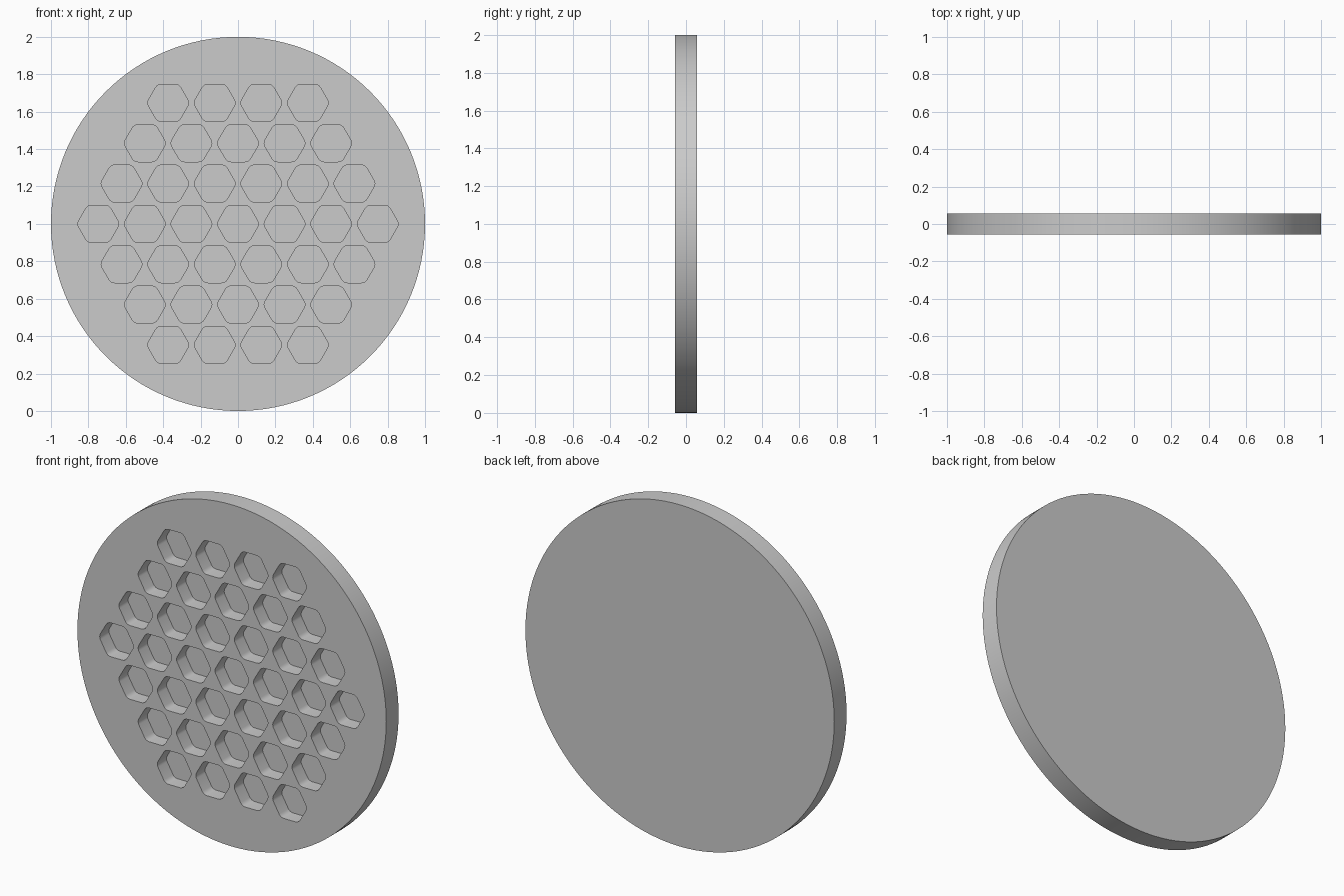
import bpy, bmesh
from math import pi, cos, sin, sqrt, radians

if "Cube" in bpy.data.objects:
    bpy.data.objects.remove(bpy.data.objects["Cube"])

HALF = 0.057       # half thickness of the disc
PITCH = 0.249      # pocket spacing
APOTHEM = 0.099    # pocket centre to flat
FILLET = 0.035     # pocket corner radius
DEPTH = 0.085      # pocket depth
SEGS = 4           # steps per rounded corner

# Disc standing upright, faces along y
bpy.ops.mesh.primitive_cylinder_add(vertices=128, radius=1, depth=2 * HALF,
                                    location=(0, 0, 1), rotation=(pi / 2, 0, 0))
disc = bpy.context.object
disc.name = "honeycomb_disc"
bpy.ops.object.transform_apply(location=False, rotation=True, scale=True)


def hex_profile():
    """Hexagon outline with rounded corners, points left and right."""
    reach = (APOTHEM - FILLET) * 2 / sqrt(3)
    pts = []
    for k in range(6):
        a = k * pi / 3
        for s in range(SEGS + 1):
            t = a - pi / 6 + s * pi / 3 / SEGS
            pts.append((reach * cos(a) + FILLET * cos(t),
                        reach * sin(a) + FILLET * sin(t)))
    return pts


def add_prism(bm, cx, cz, profile, y0, y1):
    front = [bm.verts.new((cx + x, y0, cz + z)) for x, z in profile]
    back = [bm.verts.new((cx + x, y1, cz + z)) for x, z in profile]
    bm.faces.new(front)
    bm.faces.new(back[::-1])
    n = len(profile)
    for i in range(n):
        j = (i + 1) % n
        bm.faces.new((front[j], front[i], back[i], back[j]))


# Pocket cutters: seven rows of 4-5-6-7-6-5-4
bm = bmesh.new()
outline = hex_profile()
for row in range(-3, 4):
    count = 7 - abs(row)
    for i in range(count):
        add_prism(bm, (i - (count - 1) / 2) * PITCH, 1 + row * PITCH * sqrt(3) / 2,
                  outline, -HALF - 0.1, -HALF + DEPTH)
bmesh.ops.recalc_face_normals(bm, faces=bm.faces)
mesh = bpy.data.meshes.new("pocket_cutter")
bm.to_mesh(mesh)
bm.free()
cutter = bpy.data.objects.new("pocket_cutter", mesh)
bpy.context.collection.objects.link(cutter)
cutter.hide_render = True

# Cut the pockets into the front face
cut = disc.modifiers.new("pockets", 'BOOLEAN')
cut.operation = 'DIFFERENCE'
cut.solver = 'EXACT'
cut.object = cutter
bpy.context.view_layer.objects.active = disc
bpy.ops.object.modifier_apply(modifier=cut.name)
bpy.data.objects.remove(cutter)

bpy.ops.object.shade_smooth_by_angle(angle=radians(30))
